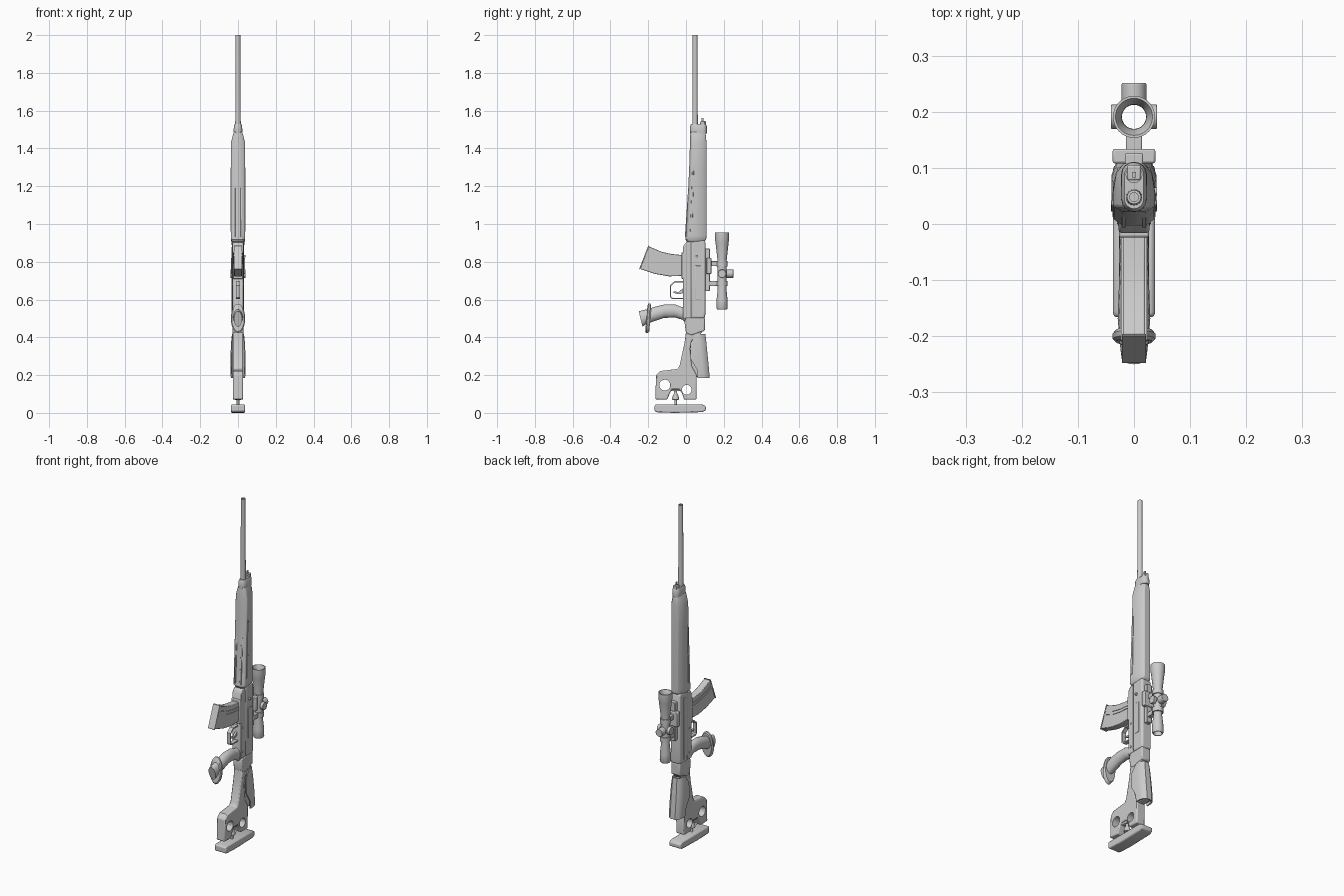
import bpy, bmesh, math
from mathutils import Vector


def make(name, verts, faces, bevel=0.0, segs=2):
    me = bpy.data.meshes.new(name)
    me.from_pydata(verts, [], faces)
    bm = bmesh.new()
    bm.from_mesh(me)
    bmesh.ops.recalc_face_normals(bm, faces=bm.faces)
    bm.to_mesh(me)
    bm.free()
    ob = bpy.data.objects.new(name, me)
    bpy.context.collection.objects.link(ob)
    if bevel:
        m = ob.modifiers.new("bevel", 'BEVEL')
        m.width, m.segments = bevel, segs
        m.limit_method, m.angle_limit = 'ANGLE', math.radians(40)
    return ob


def loft(name, rings, bevel=0.0, closed=False):
    """Skin equal-sized rings; closed joins the last ring to the first."""
    n, k = len(rings[0]), len(rings)
    verts = [p for r in rings for p in r]
    faces = [(i * n + j, i * n + (j + 1) % n, (i + 1) % k * n + (j + 1) % n, (i + 1) % k * n + j)
             for i in range(k if closed else k - 1) for j in range(n)]
    if not closed:
        faces += [tuple(range(n)), tuple(range((k - 1) * n, k * n))]
    return make(name, verts, faces, bevel)


def prism(name, yz, w, bevel=0.0, x=0.0):
    return loft(name, [[(x + s * w, y, z) for y, z in yz] for s in (-1, 1)], bevel)


def box(name, x, y, z, bevel=0.0):
    return prism(name, [(y[0], z[0]), (y[1], z[0]), (y[1], z[1]), (y[0], z[1])],
                 (x[1] - x[0]) / 2, bevel, (x[0] + x[1]) / 2)


def lathe(name, y, rz, closed=False, n=24):
    return loft(name, [[(r * math.cos(2 * math.pi * i / n), y + r * math.sin(2 * math.pi * i / n), z)
                        for i in range(n)] for r, z in rz], closed=closed)


def rod(name, a, b, r, n=20, bevel=0.0):
    a, b = Vector(a), Vector(b)
    q = (b - a).to_track_quat('Z', 'Y')
    return loft(name, [[c + q @ Vector((r * math.cos(2 * math.pi * i / n), r * math.sin(2 * math.pi * i / n), 0))
                        for i in range(n)] for c in (a, b)], bevel)


def cut(ob, cutter):
    m = ob.modifiers.new("cut", 'BOOLEAN')
    m.operation, m.object, m.solver = 'DIFFERENCE', cutter, 'EXACT'
    cutter.hide_render = True
    cutter.hide_set(True)


# Barrel with open bore, gas tube and front sight
lathe("barrel", 0.048, [(0.016, 1.40), (0.014, 1.6), (0.0125, 2.0), (0.008, 2.0), (0.008, 1.40)], True, 16)
rod("gas_tube", (0, 0.088, 1.45), (0, 0.088, 1.54), 0.015)
box("front_sight", (-0.004, 0.004), (0.083, 0.093), (1.53, 1.562))
box("front_sight_base", (-0.012, 0.012), (0.078, 0.105), (1.52, 1.545), 0.003)


# Handguard: faceted tapering shell
def guard_ring(z, yb, yt, w):
    h = yt - yb
    half = [(0.55, 0.0), (1.0, 0.12), (1.0, 0.42), (0.86, 0.80), (0.5, 1.0)]
    pts = half + [(-a, b) for a, b in reversed(half)]
    return [(w * a, yb + h * b, z) for a, b in pts]


loft("handguard", [guard_ring(*r) for r in [
    (0.905, 0.004, 0.095, 0.030), (0.918, -0.003, 0.107, 0.038), (0.94, 0.0, 0.108, 0.038),
    (1.30, 0.017, 0.108, 0.038), (1.43, 0.021, 0.108, 0.037), (1.465, 0.022, 0.106, 0.029),
    (1.488, 0.024, 0.100, 0.022)]], 0.003)


# Rounded collar around barrel and gas tube
def collar_ring(z, r):
    pts = []
    for cy, a0 in ((0.088, 0), (0.044, math.pi)):
        pts += [(r * math.cos(a0 + math.pi * i / 8), cy + r * math.sin(a0 + math.pi * i / 8), z) for i in range(9)]
    return pts


loft("handguard_collar", [collar_ring(1.48, 0.022), collar_ring(1.495, 0.023),
                          collar_ring(1.518, 0.022), collar_ring(1.53, 0.017)])
for s in (-1, 1):
    prism("handguard_side_rib", [(0.022, 0.96), (0.034, 0.96), (0.042, 1.30), (0.034, 1.30)], 0.003, 0.001, s * 0.038)
    prism("handguard_lower_strip", [(-0.006, 0.93), (0.008, 0.93), (0.022, 1.26), (0.015, 1.24)], 0.004, 0.001, s * 0.018)

# Receiver
prism("upper_receiver", [(0.025, 0.50), (0.10, 0.50), (0.103, 0.53), (0.103, 0.90), (0.095, 0.915), (0.025, 0.91)], 0.031, 0.009)
prism("lower_receiver", [(-0.016, 0.50), (0.034, 0.50), (0.034, 0.89), (0.022, 0.903), (0.0, 0.903), (-0.016, 0.88)], 0.028, 0.006)
prism("rear_receiver", [(0.0, 0.42), (0.03, 0.41), (0.10, 0.435), (0.10, 0.505), (0.0, 0.505), (-0.008, 0.48)], 0.029, 0.007)
box("magazine_well", (-0.027, 0.027), (-0.024, 0.02), (0.71, 0.85), 0.004)
box("ejection_cover", (0.026, 0.033), (0.05, 0.078), (0.60, 0.78), 0.002)
box("bolt_rail", (-0.034, -0.028), (0.052, 0.066), (0.52, 0.88), 0.002)
rod("bolt_handle", (0.02, 0.058, 0.83), (0.041, 0.058, 0.83), 0.007, 12)
for z in (0.54, 0.68):
    rod("receiver_pin", (-0.0305, 0.006, z), (0.0305, 0.006, z), 0.006, 12)

# Curved magazine with side ribs and floor plate: arc between two edges
upper = [(-0.015, 0.835), (-0.075, 0.841), (-0.13, 0.853), (-0.197, 0.882)]
lower = [(-0.015, 0.725), (-0.09, 0.723), (-0.165, 0.736), (-0.243, 0.762)]
prism("magazine", upper + lower[::-1], 0.020, 0.003)
for s in (-1, 1):
    for t in (0.22, 0.36):
        mid = [tuple(a + (b - a) * t for a, b in zip(u, l)) for u, l in zip(upper[:], lower[:])]
        prism("magazine_rib", mid + [(y - 0.002, z - 0.008) for y, z in mid[::-1]], 0.002, 0.0, s * 0.021)
prism("magazine_floor", [(-0.196, 0.886), (-0.200, 0.884), (-0.248, 0.762), (-0.244, 0.758)], 0.021)

# Trigger guard loop and trigger
outer = [(-0.012, 0.602), (-0.075, 0.602), (-0.086, 0.612), (-0.086, 0.675), (-0.06, 0.698), (-0.012, 0.698)]
inner = [(-0.012, 0.609), (-0.072, 0.609), (-0.079, 0.616), (-0.079, 0.672), (-0.058, 0.690), (-0.012, 0.690)]
prism("trigger_guard", outer + inner[::-1], 0.011)
prism("trigger", [(-0.012, 0.635), (-0.04, 0.628), (-0.066, 0.636), (-0.066, 0.643), (-0.04, 0.640), (-0.012, 0.662)], 0.006, 0.001)


# Pistol grip: swept oval with a flared hand rest
def oval(a, b, w, n=16):
    """Ellipse ring spanning profile points a-b with half-width w."""
    return [(w * math.sin(2 * math.pi * i / n),
             (a[0] + b[0]) / 2 + (a[0] - b[0]) / 2 * math.cos(2 * math.pi * i / n),
             (a[1] + b[1]) / 2 + (a[1] - b[1]) / 2 * math.cos(2 * math.pi * i / n)) for i in range(n)]


loft("pistol_grip", [oval(*r) for r in [
    ((0.0, 0.565), (0.0, 0.475), 0.024), ((-0.022, 0.560), (-0.018, 0.493), 0.026),
    ((-0.06, 0.575), (-0.058, 0.505), 0.025), ((-0.11, 0.575), (-0.115, 0.503), 0.027),
    ((-0.16, 0.563), (-0.178, 0.482), 0.029), ((-0.20, 0.550), (-0.215, 0.468), 0.026),
    ((-0.250, 0.538), (-0.230, 0.456), 0.022)]])
loft("hand_rest", [oval(*r) for r in [
    ((-0.184, 0.572), (-0.194, 0.432), 0.033), ((-0.189, 0.578), (-0.202, 0.424), 0.038),
    ((-0.198, 0.578), (-0.211, 0.422), 0.038), ((-0.204, 0.570), (-0.216, 0.430), 0.033)]])

# Skeleton stock with cut-outs
stock = prism("stock", [(0.0, 0.43), (-0.008, 0.37), (-0.034, 0.25), (-0.046, 0.232), (-0.135, 0.222),
                        (-0.158, 0.20), (-0.163, 0.072), (-0.10, 0.070), (-0.085, 0.105), (-0.075, 0.125),
                        (-0.035, 0.125), (-0.022, 0.105), (-0.01, 0.070), (0.055, 0.070), (0.057, 0.20),
                        (0.03, 0.25), (0.022, 0.34), (0.03, 0.38), (0.09, 0.43)], 0.027, 0.006)
for y, z, r in ((-0.112, 0.147, 0.029), (0.004, 0.122, 0.026)):
    cut(stock, rod("stock_hole_cutter", (-0.1, y, z), (0.1, y, z), r, 24))

# Butt plate with adjustment screw
lathe("adjust_screw", -0.055, [(0.007, 0.03), (0.007, 0.068), (0.018, 0.07), (0.018, 0.082),
                               (0.008, 0.105), (0.008, 0.135)], n=16)
box("screw_block", (-0.018, 0.018), (-0.085, -0.025), (0.115, 0.15), 0.004)
prism("butt_plate", [(-0.166, 0.008), (-0.15, 0.003), (-0.06, 0.0), (0.085, 0.004), (0.105, 0.013), (0.105, 0.036),
                     (0.085, 0.045), (-0.155, 0.045), (-0.166, 0.042)], 0.037, 0.006)


# Cheek rest: open-bottomed saddle over the stock
def saddle(z, yb, yt, w):
    out = [(-w, yb), (-w, yt - 0.035), (-w * 0.8, yt - 0.012), (-w * 0.4, yt), (w * 0.4, yt),
           (w * 0.8, yt - 0.012), (w, yt - 0.035), (w, yb)]
    ins = [(x * 0.85, max(yb, y - 0.007)) for x, y in out[::-1]]
    return [(x, y, z) for x, y in out + ins]


loft("cheek_rest", [saddle(*r) for r in [
    (0.185, 0.062, 0.125, 0.038), (0.23, 0.058, 0.122, 0.040), (0.29, 0.022, 0.116, 0.040),
    (0.37, 0.024, 0.108, 0.037), (0.418, 0.052, 0.103, 0.032)]])
prism("stock_comb", [(0.02, 0.24), (0.05, 0.19), (0.108, 0.19), (0.095, 0.41), (0.03, 0.40)], 0.022, 0.005)

# Hollow scope, turrets and mounting rings
SY = 0.191
lathe("scope_tube", SY, [(0.026, 0.548), (0.030, 0.556), (0.029, 0.60), (0.023, 0.655), (0.0235, 0.80),
                         (0.035, 0.905), (0.0375, 0.915), (0.0375, 0.955), (0.033, 0.955), (0.022, 0.93),
                         (0.0215, 0.57), (0.022, 0.548)], True, 32)
ZT = 0.737
for i, d in enumerate(((1, 0, 0), (-1, 0, 0), (0, 1, 0))):
    d, c = Vector(d), Vector((0, SY, ZT))
    rod("turret", c + d * 0.0225, c + d * (0.060 if i == 2 else 0.041), 0.022, 20, 0.002)
for z in (0.685, 0.79):
    lathe("scope_ring", SY, [(0.0225, z - 0.014), (0.029, z - 0.014), (0.029, z + 0.014), (0.0225, z + 0.014)], True, 24)
    box("ring_post", (-0.014, 0.014), (0.122, 0.166), (z - 0.013, z + 0.013), 0.002)
box("scope_rail", (-0.016, 0.016), (0.095, 0.126), (0.645, 0.87), 0.003)
box("rail_clamp", (-0.038, 0.038), (0.108, 0.134), (0.735, 0.82), 0.004)

# Smooth the curved surfaces, keep crisp edges
bpy.ops.object.select_all(action='DESELECT')
for ob in bpy.context.scene.objects:
    if not ob.hide_render:
        ob.select_set(True)
        bpy.context.view_layer.objects.active = ob
bpy.ops.object.shade_smooth_by_angle(angle=math.radians(35))
